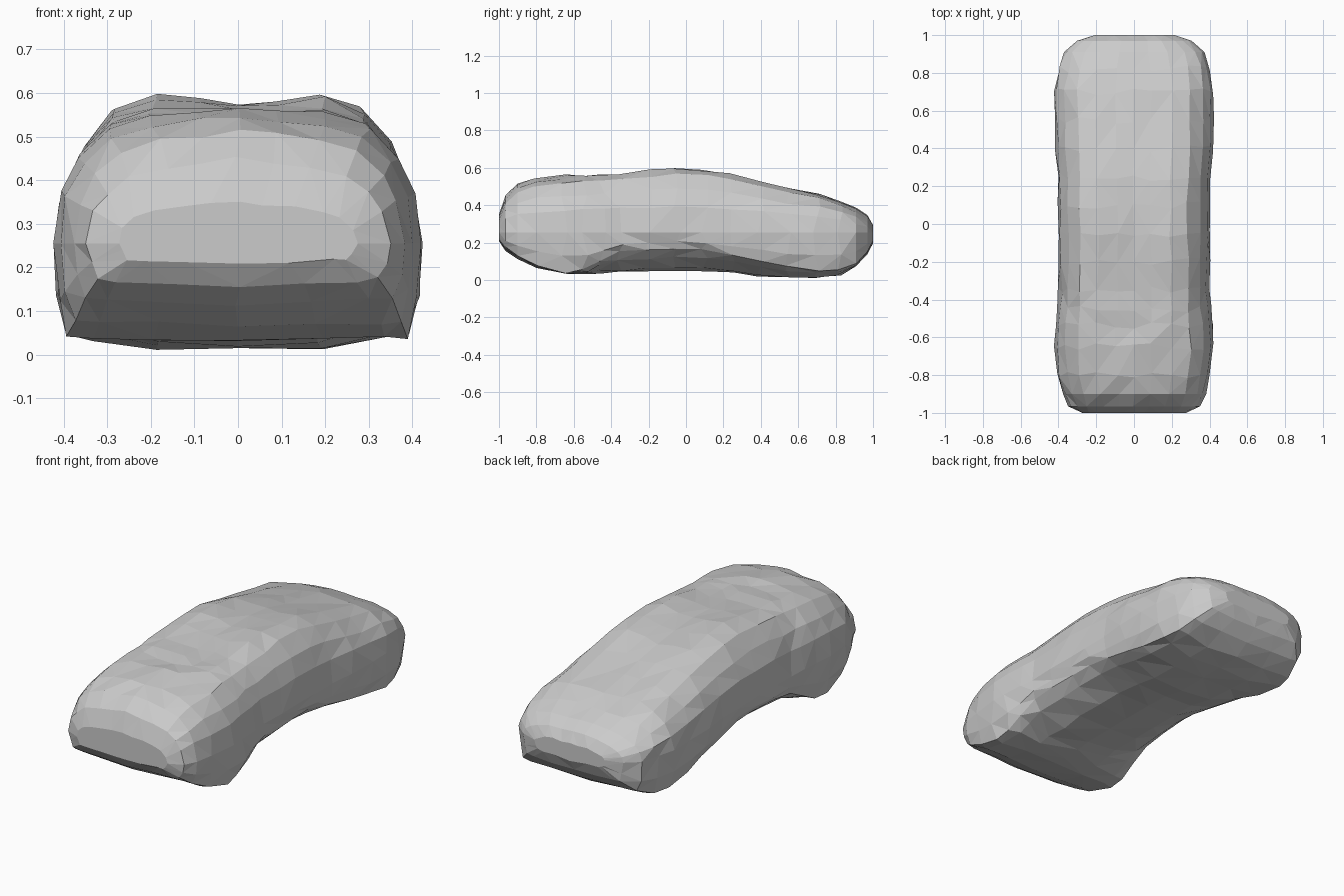
import bpy, bmesh, random
from math import sin

random.seed(4)
cube = bpy.data.objects.get("Cube")
if cube:
    bpy.data.objects.remove(cube, do_unlink=True)

stone = bpy.data.materials.new("stone_grey")
stone.use_nodes = True
grey = (0.6, 0.6, 0.6, 1)
stone.diffuse_color = grey
stone.node_tree.nodes["Principled BSDF"].inputs["Base Color"].default_value = grey

WAIST = 0.255  # height of the widest line

# Stations along the length: y, half width, belly, lower side edge, top ridge, dip of the middle
stations = [
    (-1.0, .27, .21, .22, .34, -.01), (-.965, .345, .16, .175, .43, -.02),
    (-.9, .38, .115, .13, .49, -.02), (-.8, .405, .07, .075, .525, -.02),
    (-.65, .422, .035, .04, .545, -.015), (-.54, .417, .035, .05, .555, -.005),
    (-.45, .405, .04, .10, .56, 0), (-.35, .402, .04, .15, .57, .01),
    (-.2, .402, .045, .165, .59, .02), (-.05, .4, .05, .17, .6, .025),
    (.1, .4, .05, .165, .59, .025), (.25, .405, .04, .135, .565, .015),
    (.4, .415, .02, .10, .525, .005), (.55, .42, .01, .07, .49, 0),
    (.7, .422, .012, .05, .455, -.005), (.82, .402, .025, .05, .415, -.01),
    (.91, .37, .075, .085, .375, -.01), (.97, .3, .14, .15, .335, -.01),
    (1.0, .21, .2, .21, .29, -.005),
]


def half_section(w, belly, edge, top, dip):
    """One side of the cross-section, from belly to crown."""
    rise = top - WAIST
    return [
        (0, belly), (.45 * w, belly + .12 * (edge - belly)),
        (.8 * w, belly + .6 * (edge - belly)), (.93 * w, edge),
        (.98 * w, edge + .4 * (WAIST - edge)), (w, WAIST),
        (.965 * w, WAIST + .4 * rise), (.87 * w, WAIST + .67 * rise),
        (.71 * w, WAIST + .9 * rise), (.48 * w, top),
        (.22 * w, top - .7 * dip), (0, top - dip),
    ]


# Boulder body: loft of mirrored sections with gentle lumps
bm = bmesh.new()
rings = []
for y, *shape in stations:
    half = half_section(*shape)
    loop = half + [(-x, z) for x, z in half[-2:0:-1]]
    middle = max(0, 1 - abs(y + .15) / .8)
    ring = []
    for i, (x, z) in enumerate(loop):
        lump = .012 * middle * sin(9 * y + 5 * x + i)
        dx = lump * x + random.uniform(-.006, .006)
        dy = random.uniform(-.02, .02) * (abs(y) < .9)
        dz = random.uniform(-.006, .006) if z != WAIST else 0
        ring.append(bm.verts.new((x + dx, y + dy, z + dz)))
    rings.append(ring)

for a, b in zip(rings, rings[1:]):
    n = len(a)
    for i in range(n):
        j = (i + 1) % n
        bm.faces.new((a[i], a[j], b[j], b[i]))
bm.faces.new(rings[0])
bm.faces.new(rings[-1])
bmesh.ops.recalc_face_normals(bm, faces=bm.faces)
bmesh.ops.triangulate(bm, faces=bm.faces, quad_method='SHORT_EDGE')

mesh = bpy.data.meshes.new("boulder")
bm.to_mesh(mesh)
bm.free()
mesh.materials.append(stone)
body = bpy.data.objects.new("boulder", mesh)
bpy.context.collection.objects.link(body)
